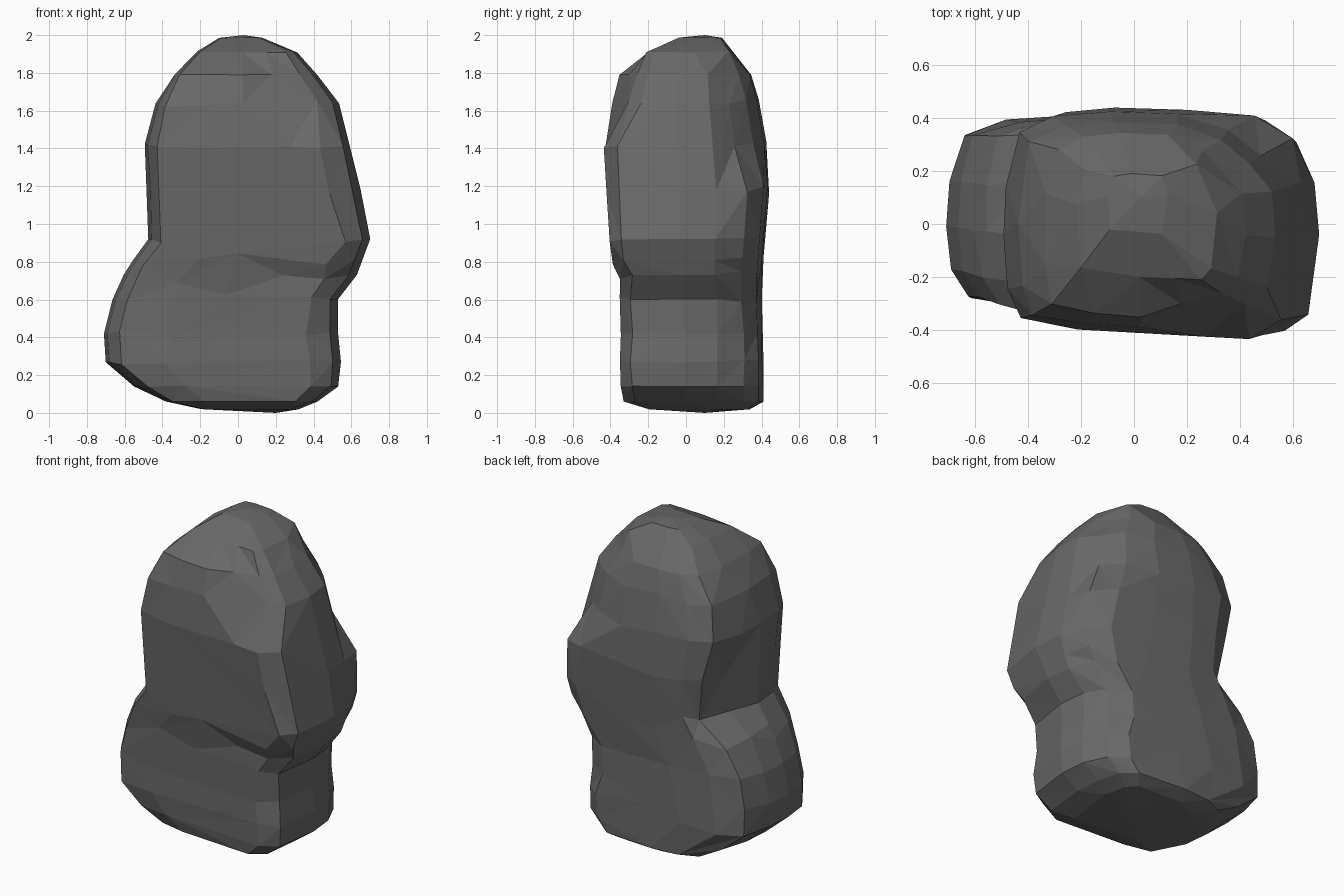
import bpy, bmesh, random

random.seed(7)

# horizontal slices of the boulder: z, x left, x right, y front, y back
rows = [
    (0.02, -0.20, 0.32, -0.20, 0.34),
    (0.06, -0.38, 0.42, -0.33, 0.41),
    (0.14, -0.55, 0.53, -0.345, 0.41),
    (0.27, -0.70, 0.545, -0.35, 0.41),
    (0.42, -0.71, 0.53, -0.345, 0.405),
    (0.60, -0.665, 0.53, -0.35, 0.40),
    (0.73, -0.605, 0.63, -0.37, 0.405),
    (0.81, -0.555, 0.66, -0.39, 0.41),
    (0.92, -0.475, 0.70, -0.405, 0.42),
    (1.18, -0.48, 0.65, -0.42, 0.44),
    (1.42, -0.495, 0.59, -0.435, 0.425),
    (1.64, -0.435, 0.535, -0.41, 0.385),
    (1.79, -0.34, 0.42, -0.37, 0.345),
    (1.91, -0.22, 0.31, -0.21, 0.25),
    (1.985, -0.10, 0.13, -0.04, 0.19),
]
# rounded-box outline of one slice, in -1..1
outline = [(1, -0.1), (0.97, 0.35), (0.88, 0.72), (0.68, 0.93), (0.2, 0.98),
           (-0.25, 1), (-0.62, 0.96), (-0.88, 0.82), (-0.98, 0.35), (-1, -0.1),
           (-0.97, -0.55), (-0.89, -0.82), (-0.5, -0.91), (-0.05, -0.95),
           (0.4, -0.98), (0.74, -1), (0.93, -0.84)]

bm = bmesh.new()
rings = []
for i, (z, xl, xr, yf, yb) in enumerate(rows):
    ring = []
    for u, v in outline:
        x = (xl + xr) / 2 + u * (xr - xl) / 2
        y = (yf + yb) / 2 + v * (yb - yf) / 2
        inner = 2 < i < 12
        j = 0.007 if inner else 0.005
        if abs(u) < 0.9:
            x += random.uniform(-3 * j, 3 * j)
        if abs(v) < 0.9:
            y += random.uniform(-j, j)
        # shallow hollow under the front right shoulder
        if 0.65 < z < 0.78 and v < -0.7 and u > 0.3:
            y += 0.02
        # notch cut into the back left of the neck
        if 0.85 < z < 1.3 and u < -0.8 and v > 0.3:
            x += 0.06
        # slanting plane on the upper front right
        if 1.5 < z < 1.85 and u > 0 and v < -0.7:
            y += 0.11 * min(1, u * 1.4)
        # chamfer on the upper back right
        if 1.3 < z < 1.85 and u > 0.6 and v > 0.6:
            x -= 0.04
            y -= 0.04
        dz = random.uniform(-j, j) * (3 if inner and abs(u) < 0.9 else 0.3)
        ring.append(bm.verts.new((x, y, z + dz)))
    rings.append(ring)

# skin between slices, with mixed diagonals for irregular facets
n = len(outline)
for a, b in zip(rings, rings[1:]):
    for k in range(n):
        m = (k + 1) % n
        if random.random() < 0.5:
            bm.faces.new((a[k], a[m], b[m]))
            bm.faces.new((a[k], b[m], b[k]))
        else:
            bm.faces.new((a[k], a[m], b[k]))
            bm.faces.new((a[m], b[m], b[k]))

# underside and crown
for ring, p in ((rings[0][::-1], (0.2, 0.1, 0.0)), (rings[-1], (0.03, 0.1, 2.0))):
    c = bm.verts.new(p)
    for k in range(n):
        bm.faces.new((ring[k], ring[(k + 1) % n], c))

bmesh.ops.recalc_face_normals(bm, faces=bm.faces)
mesh = bpy.data.meshes.new("boulder")
bm.to_mesh(mesh)
bm.free()
boulder = bpy.data.objects.new("boulder", mesh)
bpy.context.collection.objects.link(boulder)

# merge the small facets into broader chipped planes
dec = boulder.modifiers.new("facets", 'DECIMATE')
dec.ratio = 0.7

stone = bpy.data.materials.new("dark grey stone")
stone.diffuse_color = (0.14, 0.14, 0.14, 1)
mesh.materials.append(stone)
